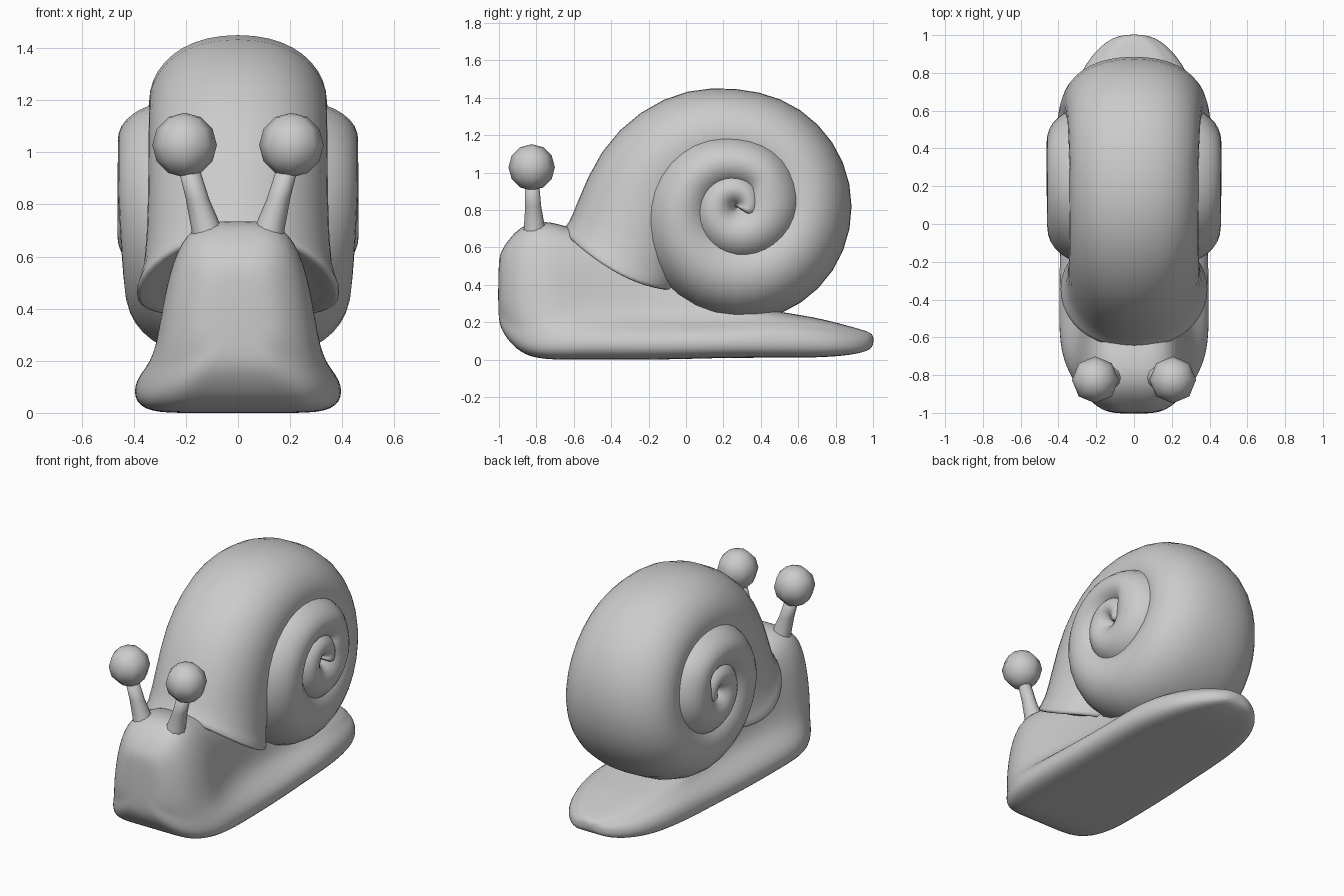
import bpy, bmesh, math
from mathutils import Vector

if "Cube" in bpy.data.objects:
    bpy.data.objects.remove(bpy.data.objects["Cube"])


def finish(name, bm, subsurf=0):
    bmesh.ops.recalc_face_normals(bm, faces=bm.faces[:])
    me = bpy.data.meshes.new(name)
    bm.to_mesh(me)
    bm.free()
    for p in me.polygons:
        p.use_smooth = True
    ob = bpy.data.objects.new(name, me)
    bpy.context.collection.objects.link(ob)
    if subsurf:
        mod = ob.modifiers.new("smooth", 'SUBSURF')
        mod.levels = mod.render_levels = subsurf
    return ob


def loft(name, rings, subsurf):
    bm = bmesh.new()
    vs = [[bm.verts.new(p) for p in r] for r in rings]
    n = len(vs[0])
    for a, b in zip(vs, vs[1:]):
        for i in range(n):
            j = (i + 1) % n
            bm.faces.new((a[i], a[j], b[j], b[i]))
    bm.faces.new(vs[0])
    bm.faces.new(vs[-1])
    return finish(name, bm, subsurf)


def interp(table, s):
    if s >= table[-1][0]:
        return table[-1][1]
    for (a, u), (b, v) in zip(table, table[1:]):
        if s <= b:
            return u + (v - u) * (s - a) / (b - a)


# Body: foot flange with head and neck, cross-sections along y
def body_ring(y, zb, w, f, n, t, tn):
    h = f - zb
    half = [(0.45 * w, zb), (0.88 * w, zb), (1.03 * w, zb + 0.3 * h),
            (0.98 * w, zb + 0.8 * h), (n, f + 0.1 * (t - f)),
            (n + 0.35 * (tn - n), f + 0.55 * (t - f)),
            (tn, t - 0.12 * (t - f)), (0.6 * tn, t)]
    pts = [(0, zb)] + half + [(0, t)] + [(-x, z) for x, z in reversed(half)]
    return [(x, y, z) for x, z in pts]


sections = [
    # y, bottom, foot width, foot top, neck width, top, top width
    (-1.005, 0.22, 0.08, 0.28, 0.10, 0.53, 0.08),
    (-0.985, 0.15, 0.15, 0.25, 0.18, 0.59, 0.14),
    (-0.92, 0.065, 0.25, 0.21, 0.26, 0.68, 0.19),
    (-0.84, 0.015, 0.315, 0.19, 0.30, 0.735, 0.215),
    (-0.73, 0.0, 0.37, 0.19, 0.32, 0.74, 0.22),
    (-0.60, 0.0, 0.395, 0.19, 0.29, 0.70, 0.215),
    (-0.40, 0.0, 0.395, 0.19, 0.25, 0.63, 0.20),
    (-0.10, 0.0, 0.39, 0.19, 0.24, 0.48, 0.18),
    (0.20, 0.01, 0.38, 0.19, 0.26, 0.33, 0.18),
    (0.45, 0.01, 0.37, 0.20, 0.30, 0.26, 0.20),
    (0.68, 0.01, 0.33, 0.18, 0.26, 0.23, 0.18),
    (0.85, 0.02, 0.26, 0.15, 0.20, 0.185, 0.14),
    (0.96, 0.04, 0.16, 0.13, 0.12, 0.155, 0.08),
    (1.005, 0.07, 0.07, 0.12, 0.05, 0.135, 0.03)]
loft("body", [body_ring(*s) for s in sections], 2)

# Shell: flared lip, then a whorl coiling inwards (angle in degrees from the front)
CY, CZ = 0.27, 0.82
RADIUS = [(0, .865), (45, .735), (90, .64), (135, .635), (180, .635), (225, .64), (270, .64),
          (315, .59), (360, .525), (450, .40), (540, .39), (630, .34), (720, .27),
          (810, .22), (900, .18), (1080, .07), (1200, 0)]
WIDTH = [(0, .35), (90, .345), (135, .355), (180, .38), (225, .415), (270, .435),
         (360, .465), (720, .468), (1080, .45)]
POWER = [(0, .9), (180, .9), (270, .75), (360, .7), (450, .6)]


def shell_ring(o, i, w, sag=0.0, power=0.9, steps=20):
    o, i = Vector(o), Vector(i)
    pts = []
    for k in range(steps):
        a = 2 * math.pi * k / steps
        c, s = math.cos(a), math.sin(a)
        s = math.copysign(abs(s) ** power, s)
        p = (o + i) / 2 + (o - i) / 2 * c
        pts.append((w * s, p.x, p.y - sag * s * s))
    return pts


rings = [shell_ring((-0.57, 0.675), (-0.06, 0.40), 0.31, 0.06),
         shell_ring((-0.645, 0.67), (-0.06, 0.365), 0.385, 0.08),
         shell_ring((-0.67, 0.70), (-0.03, 0.385), 0.405, 0.08),
         shell_ring((-0.63, 0.73), (-0.02, 0.43), 0.36, 0.05)]
s = 0
while s <= 945:
    a = math.radians(s)
    d = Vector((-math.cos(a), math.sin(a)))
    c = Vector((CY, CZ))
    inner = 0.3 * interp(RADIUS, s + 360) if s < 500 else -0.04
    rings.append(shell_ring(c + d * interp(RADIUS, s), c + d * inner,
                            interp(WIDTH, s), 0, interp(POWER, s)))
    s += 22.5
loft("shell", rings, 1)

# Eye stalks and eyeballs
for side, sx in (("left", -1), ("right", 1)):
    path = [((0.105, -0.805, 0.62), 0.08), ((0.118, -0.81, 0.70), 0.06),
            ((0.155, -0.817, 0.82), 0.045), ((0.195, -0.825, 0.96), 0.04)]
    rings = [[((p[0] + r * math.cos(k * math.pi / 5)) * sx,
               p[1] + r * math.sin(k * math.pi / 5), p[2]) for k in range(10)]
             for p, r in path]
    loft(side + "_eye_stalk", rings, 0)
    bm = bmesh.new()
    bmesh.ops.create_uvsphere(bm, u_segments=8, v_segments=6, radius=0.124)
    bmesh.ops.translate(bm, verts=bm.verts[:], vec=(0.205 * sx, -0.825, 1.028))
    finish(side + "_eye", bm)
